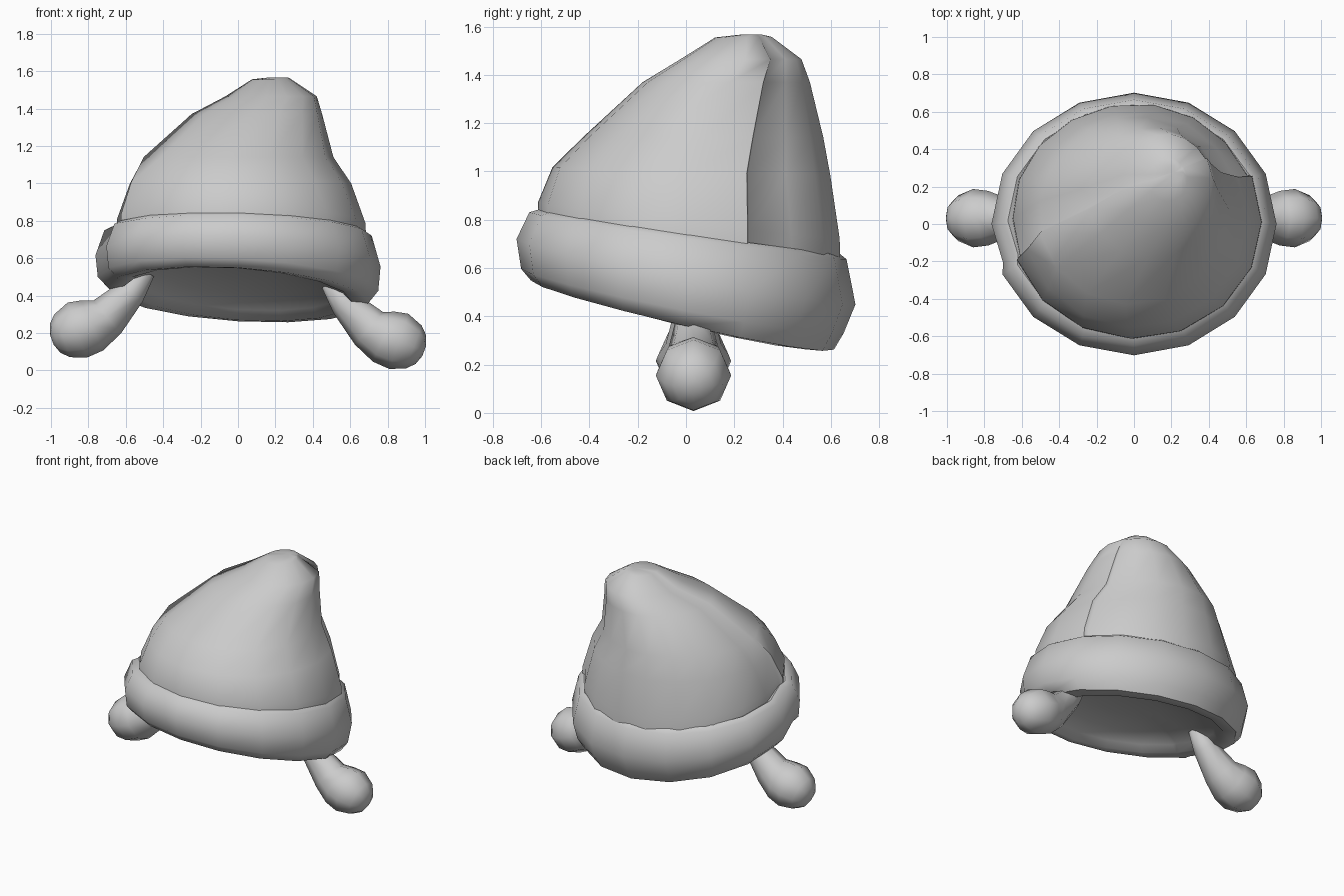
import bpy, bmesh, math
from mathutils import Vector

if "Cube" in bpy.data.objects:
    bpy.data.objects.remove(bpy.data.objects["Cube"])

wool = bpy.data.materials.new("grey_wool")
wool.diffuse_color = (0.6, 0.6, 0.6, 1)
wool.use_nodes = True
wool.node_tree.nodes["Principled BSDF"].inputs["Base Color"].default_value = wool.diffuse_color


def loft(name, rings, cap_start=False, cap_end=False, sharp=60):
    """Skin a list of equally long closed rings, closing the ends with fans."""
    bm = bmesh.new()
    loops = [[bm.verts.new(p) for p in ring] for ring in rings]
    n = len(loops[0])
    for a, b in zip(loops, loops[1:]):
        for i in range(n):
            j = (i + 1) % n
            bm.faces.new((a[i], a[j], b[j], b[i]))
    for loop, wanted in ((loops[0], cap_start), (loops[-1], cap_end)):
        if wanted:
            centre = bm.verts.new(sum((v.co for v in loop), Vector()) / n)
            for i in range(n):
                bm.faces.new((loop[i], loop[(i + 1) % n], centre))
    bmesh.ops.recalc_face_normals(bm, faces=bm.faces)
    mesh = bpy.data.meshes.new(name)
    bm.to_mesh(mesh)
    bm.free()
    obj = bpy.data.objects.new(name, mesh)
    bpy.context.collection.objects.link(obj)
    mesh.materials.append(wool)
    bpy.ops.object.select_all(action='DESELECT')
    obj.select_set(True)
    bpy.context.view_layer.objects.active = obj
    bpy.ops.object.shade_smooth_by_angle(angle=math.radians(sharp))
    return obj


def tilted_ring(cx, cy, rx, ry, z, sx, sy, columns):
    """Ellipse lying on a sloping plane; columns hold (angle, radius scale)."""
    ring = []
    for deg, s in columns:
        a = math.radians(deg)
        x, y = cx + rx * s * math.cos(a), cy + ry * s * math.sin(a)
        ring.append((x, y, z + sx * x + sy * y))
    return ring


# Turned-up brim: rolled outside, shallow hollow underneath, one overlap crease
brim_cols = sorted([(22.5 * i, 1.0) for i in range(16)] + [(198, 0.965)])
brim = [  # cy, rx, ry, z, x slope, y slope
    (-0.03, 0.20, 0.19, 0.535, -0.07, -0.243),
    (-0.03, 0.42, 0.40, 0.50, -0.07, -0.243),
    (-0.03, 0.56, 0.525, 0.445, -0.07, -0.243),
    (-0.03, 0.61, 0.57, 0.40, -0.07, -0.243),
    (-0.015, 0.70, 0.628, 0.402, -0.06, -0.228),
    (-0.015, 0.75, 0.668, 0.46, -0.05, -0.20),
    (0.0, 0.762, 0.702, 0.585, -0.04, -0.193),
    (0.008, 0.715, 0.657, 0.735, -0.02, -0.148),
    (0.018, 0.675, 0.615, 0.757, -0.02, -0.15),
    (0.018, 0.64, 0.59, 0.735, -0.02, -0.15),
]
loft("brim", [tilted_ring(0, *r, brim_cols) for r in brim], cap_start=True, sharp=50)


def cap_columns(left, right, dip):
    """Front panel between the seams, then the rear panel set slightly under it."""
    cols = [(left + (360 + right - left) * i / 8, 1.0) for i in range(9)]
    scales = (0.966, 0.978, 0.992, 1, 1, 1, 1, 0.992, 0.978, 0.966)
    for i, s in enumerate(scales):
        a = right + 1.5 + (left - right - 3) * i / 9
        if abs(a - 140) < 45:
            s *= 1 - dip * math.cos(math.radians(2 * (a - 140))) ** 2
        cols.append((a, s))
    return cols


# Leaning cap: the front panel overlaps the rear one along two seams
cap = [  # cx, cy, rx, ry, z, x slope, y slope, left seam, right seam, rear dip
    (0.01, 0.015, 0.675, 0.63, 0.70, -0.02, -0.15, 200, 22.5, 0),
    (0.01, 0.015, 0.672, 0.628, 0.80, -0.02, -0.12, 199, 22.5, 0),
    (0.005, 0.025, 0.60, 0.58, 1.0, 0, -0.03, 196, 23, 0.03),
    (-0.005, 0.072, 0.515, 0.503, 1.14, 0, 0, 194, 24, 0.05),
    (0.095, 0.168, 0.355, 0.348, 1.37, 0, 0, 195, 26, 0.06),
    (0.175, 0.228, 0.247, 0.252, 1.465, 0, 0, 191, 29, 0.06),
    (0.18, 0.238, 0.105, 0.118, 1.554, 0, 0.01, 185, 33, 0.04),
    (0.22, 0.27, 0.045, 0.045, 1.567, 0, 0, 185, 35, 0),
]
loft("cap", [tilted_ring(*r[:7], cap_columns(*r[7:])) for r in cap], cap_end=True)

# Drop-shaped tassels hanging at each side, the right one slightly lower
drop = [  # distance from centre, height, radius
    (0.49, 0.53, 0.05), (0.57, 0.42, 0.08), (0.70, 0.285, 0.115), (0.78, 0.24, 0.146),
    (0.86, 0.215, 0.156), (0.94, 0.185, 0.122), (0.977, 0.172, 0.083), (0.996, 0.165, 0.03),
]
for name, side, lower in (("left_tassel", -1, 0), ("right_tassel", 1, 0.06)):
    rings = []
    for i, (x, z, r) in enumerate(drop):
        a, b = drop[max(i - 1, 0)], drop[min(i + 1, len(drop) - 1)]
        d = Vector((b[0] - a[0], b[1] - a[1])).normalized()
        rings.append([(side * (x - d.y * r * math.cos(t)),
                       0.031 + r * math.sin(t),
                       z - lower + d.x * r * math.cos(t))
                      for t in (math.tau * k / 8 for k in range(8))])
    loft(name, rings, True, True, 80)
